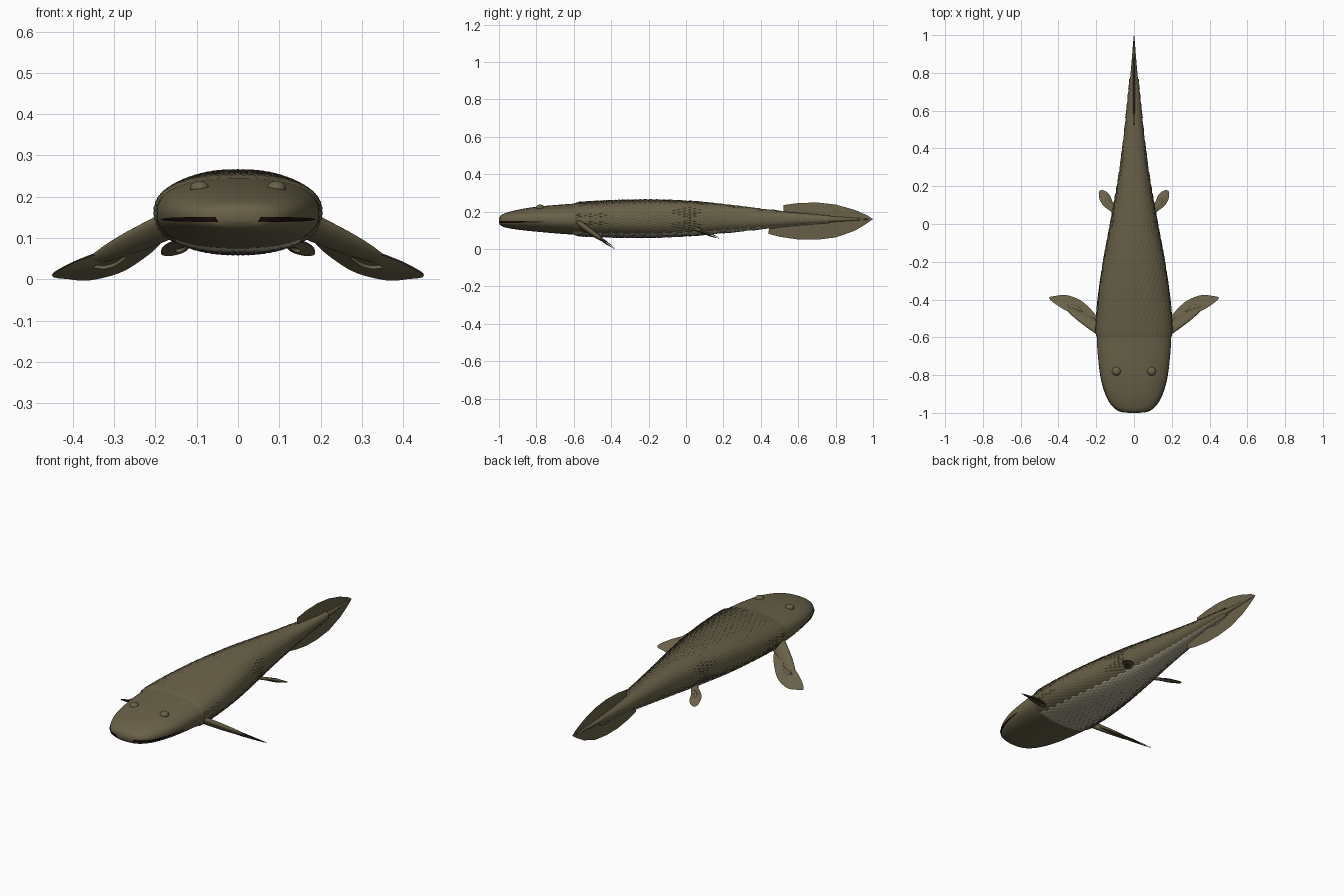
import bpy, bmesh, math
from mathutils import Vector

if "Cube" in bpy.data.objects:
    bpy.data.objects.remove(bpy.data.objects["Cube"], do_unlink=True)


def material(name, rgb):
    m = bpy.data.materials.new(name)
    m.use_nodes = True
    m.diffuse_color = (*rgb, 1)
    m.node_tree.nodes["Principled BSDF"].inputs["Base Color"].default_value = (*rgb, 1)
    return m


OLIVE = material("olive skin", (0.14, 0.12, 0.065))
PALE = material("pale belly", (0.5, 0.46, 0.33))
DARK = material("dark mouth", (0.012, 0.003, 0.003))

# Body stations: y, half width, top, bottom
STATIONS = [
    (-1.0, 0.03, 0.165, 0.138), (-0.99, 0.075, 0.18, 0.125), (-0.96, 0.115, 0.194, 0.114),
    (-0.9, 0.15, 0.21, 0.104), (-0.8, 0.178, 0.226, 0.093), (-0.6, 0.197, 0.243, 0.077),
    (-0.4, 0.185, 0.254, 0.069), (-0.2, 0.157, 0.258, 0.067), (0, 0.12, 0.252, 0.075),
    (0.2, 0.085, 0.235, 0.091), (0.4, 0.058, 0.212, 0.11), (0.6, 0.037, 0.19, 0.13),
    (0.8, 0.018, 0.174, 0.145), (0.98, 0.003, 0.162, 0.157)]


def station(y):
    """Smoothly interpolated half width, top and bottom."""
    y = min(max(y, STATIONS[0][0]), STATIONS[-1][0])
    k = max(i for i in range(len(STATIONS) - 1) if STATIONS[i][0] <= y)
    a, b = STATIONS[k], STATIONS[k + 1]
    p, q = STATIONS[max(k - 1, 0)], STATIONS[min(k + 2, len(STATIONS) - 1)]
    d = b[0] - a[0]
    t = (y - a[0]) / d
    out = []
    for c in (1, 2, 3):
        ma, mb = (b[c] - p[c]) / (b[0] - p[0]) * d, (q[c] - a[c]) / (q[0] - a[0]) * d
        out.append((2*t**3 - 3*t**2 + 1) * a[c] + (t**3 - 2*t**2 + t) * ma
                   + (3*t**2 - 2*t**3) * b[c] + (t**3 - t**2) * mb)
    return out


def skin(y, angle, lift=0.0):
    """Point on the rounded-box section of the body."""
    w, top, low = station(y)
    c, s = math.cos(angle), math.sin(angle)
    r = (abs(c) ** 2.4 + abs(s) ** 2.4) ** (-1 / 2.4)
    return Vector(((w + lift) * c * r, y, (top + low) / 2 + ((top - low) / 2 + lift) * s * r))


def finish(name, bm, mats, angle=40, recalc=True):
    if recalc:
        bmesh.ops.recalc_face_normals(bm, faces=bm.faces)
    me = bpy.data.meshes.new(name)
    bm.to_mesh(me)
    bm.free()
    for m in mats:
        me.materials.append(m)
    ob = bpy.data.objects.new(name, me)
    bpy.context.collection.objects.link(ob)
    bpy.ops.object.select_all(action='DESELECT')
    ob.select_set(True)
    bpy.context.view_layer.objects.active = ob
    bpy.ops.object.shade_smooth_by_angle(angle=math.radians(angle))
    return ob


def loft(bm, rings):
    rows = [[bm.verts.new(p) for p in ring] for ring in rings]
    n = len(rows[0])
    for a, b in zip(rows, rows[1:]):
        for i in range(n):
            bm.faces.new((a[i], a[(i + 1) % n], b[(i + 1) % n], b[i]))
    bm.faces.new(rows[0])
    bm.faces.new(rows[-1])


# Body and head
bm = bmesh.new()
SIDES, STEPS = 64, 90
loft(bm, [[skin(-1 + 1.98 * (k / STEPS) ** 1.7, math.tau * i / SIDES) for i in range(SIDES)]
          for k in range(STEPS + 1)])
finish("body", bm, [OLIVE], 60)

# Overlapping scales in staggered rings, pale along the belly
bm = bmesh.new()
AROUND = 44
OUTLINE = ((-0.5, 0.0), (0.5, 0.0), (0.5, 0.55), (0.3, 0.85), (0, 1.0), (-0.3, 0.85), (-0.5, 0.55))
y, row = -0.6, 0
while y < 0.74:
    fade = min(1, station(y)[0] / 0.12)
    length = 0.026 + 0.03 * fade
    for j in range(AROUND):
        mid = math.tau * (j + 0.5 * (row % 2)) / AROUND
        vs = []
        for u, v in OUTLINE:
            lift = 0.001 + (0.004 + 0.004 * fade) * v
            vs.append(bm.verts.new(skin(y + v * length, mid - u * math.tau / AROUND * 1.05, lift)))
        hub = bm.verts.new(skin(y + 0.5 * length, mid, 0.002 + 0.006 * fade))
        for a, b in zip(vs, vs[1:] + vs[:1]):
            f = bm.faces.new((a, b, hub))
            f.material_index = 1 if math.sin(mid) < -0.72 else 0
    y += length * 0.5
    row += 1
bm.normal_update()
outward = sum(f.normal.x * f.calc_center_median().x for f in bm.faces)
if outward < 0:
    bmesh.ops.reverse_faces(bm, faces=bm.faces)
finish("scales", bm, [OLIVE, PALE], 25, recalc=False)


def lens(name, outline, place, half):
    """Fin blade: thin rim, thicker middle, with place(a, b, offset) giving the position."""
    bm = bmesh.new()
    n = len(outline)
    ca, cb = sum(p[0] for p in outline) / n, sum(p[1] for p in outline) / n
    rings = []
    for side in (1, -1):
        for s in ((0.3, 0.7, 1.0) if side < 0 else (1.0, 0.7, 0.3)):
            h = side * half * (1.15 - s)
            rings.append([place(ca + (a - ca) * s, cb + (b - cb) * s, h) for a, b in outline])
    loft(bm, rings[::-1])
    return finish(name, bm, [OLIVE], 50)


def smooth_outline(points, sub=4):
    """Closed Catmull-Rom curve through the points."""
    out, n = [], len(points)
    for i in range(n):
        p, a, b, q = (Vector(points[(i + k) % n]) for k in (-1, 0, 1, 2))
        for k in range(sub):
            t = k / sub
            out.append((2*a + (b - p)*t + (2*p - 5*a + 4*b - q)*t*t + (3*a - p - 3*b + q)*t**3) / 2)
    return out


# Tail fin around the end of the body
upper = [(0.52, 0.2), (0.52, 0.235), (0.6, 0.246), (0.7, 0.249), (0.8, 0.238), (0.9, 0.21), (0.97, 0.18)]
lower = [(1.0, 0.16), (0.96, 0.132), (0.9, 0.097), (0.8, 0.062), (0.7, 0.05), (0.6, 0.051),
         (0.5, 0.066), (0.44, 0.082), (0.445, 0.115)]
lens("tail_fin", upper + lower, lambda a, b, h: Vector((h, a, b)), 0.008)


def fleshy_fin(name, blade, root, tip, thick, height, slope):
    """Mirrored pair of blades, each on a tapering fleshy lobe."""
    for side, label in ((1, "left"), (-1, "right")):
        def place(a, b, h):
            return Vector((side * a, b, height(b) + h))
        lens(label + name + "_blade", smooth_outline(blade), place, 0.012)
        bm = bmesh.new()
        a, b = Vector(root), Vector(tip)
        across = Vector((-(b - a).y, (b - a).x)).normalized()
        rings = []
        for k in range(11):
            t = k / 10
            r = thick * math.sqrt(1.001 - t * t)
            ring = []
            for i in range(16):
                c, s = math.cos(math.tau * i / 16), math.sin(math.tau * i / 16)
                p = a.lerp(b, t) + across * c * r
                ring.append(place(p.x, p.y, s * r * slope))
            rings.append(ring)
        loft(bm, rings)
        finish(label + name + "_lobe", bm, [OLIVE], 60)


fleshy_fin("_pectoral_fin",
           [(0.17, -0.57), (0.24, -0.53), (0.33, -0.475), (0.4, -0.435), (0.45, -0.392),
            (0.41, -0.38), (0.36, -0.376), (0.29, -0.4), (0.24, -0.44), (0.19, -0.5)],
           (0.15, -0.575), (0.36, -0.44), 0.034, lambda y: 0.135 - 0.7 * (y + 0.57), 0.65)
fleshy_fin("_pelvic_fin",
           [(0.08, 0.04), (0.12, 0.065), (0.16, 0.095), (0.182, 0.13), (0.185, 0.172),
            (0.16, 0.178), (0.13, 0.155), (0.112, 0.115), (0.09, 0.08)],
           (0.075, 0.035), (0.15, 0.13), 0.02, lambda y: 0.115 - 0.38 * (y - 0.03), 0.5)

# Eyes and mouth slits
for side, label in ((1, "left"), (-1, "right")):
    bm = bmesh.new()
    bmesh.ops.create_uvsphere(bm, u_segments=24, v_segments=12, radius=0.023)
    for v in bm.verts:
        v.co.z *= 0.75
        v.co += Vector((side * 0.093, -0.78, 0.221))
    finish(label + "_eye", bm, [OLIVE], 60)

    bm = bmesh.new()
    rings = []
    for k in range(33):
        y = -0.995 + 0.255 * (k / 32) ** 1.8
        w, top, low = station(y)
        half = 0.0055 * (1.05 - (k / 32) ** 3)
        ring = []
        for dz, lift in ((-half, -0.006), (-half, 0.0025), (half, 0.0025), (half, -0.006)):
            t = abs(0.145 + dz - (top + low) / 2) / ((top - low) / 2)
            x = w * max(0, 1 - t ** 2.4) ** (1 / 2.4) + lift
            ring.append(Vector((side * x, y - lift * (1 - k / 32), 0.145 + dz)))
        rings.append(ring)
    loft(bm, rings)
    finish(label + "_mouth_slit", bm, [DARK], 40)
